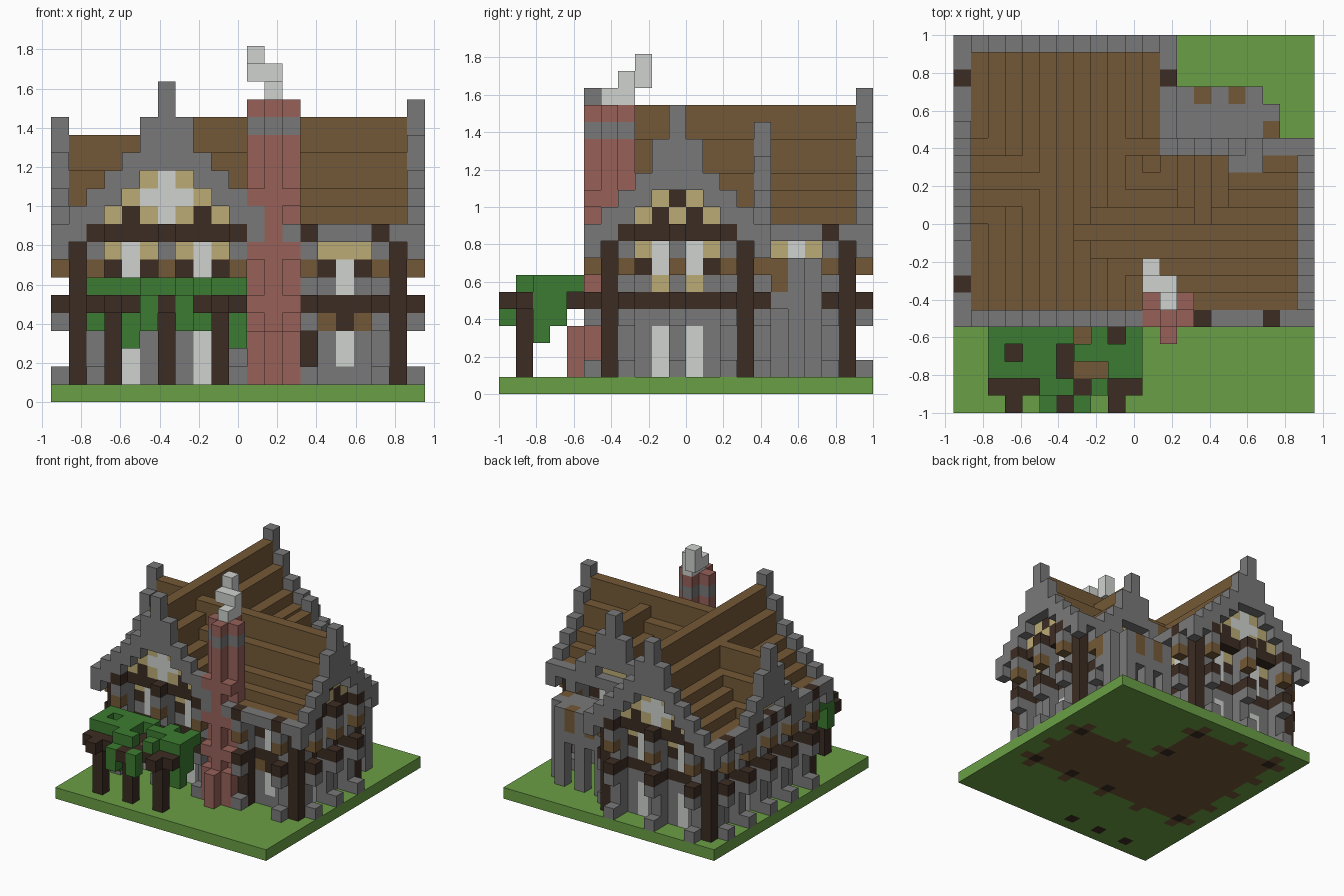
import bpy, bmesh

if "Cube" in bpy.data.objects:
    bpy.data.objects.remove(bpy.data.objects["Cube"])

U = 1 / 11                      # edge of one block
COLOURS = {                     # sRGB 0-255
    "grass_green": (106, 159, 69), "stone_grey": (121, 121, 121), "wood_brown": (116, 89, 55),
    "dark_timber": (60, 44, 35), "brick_red": (151, 97, 89), "leaf_green": (60, 123, 49),
    "plaster_tan": (187, 171, 117), "pale_grey": (207, 210, 207)}
NAMES = list(COLOURS)
GRASS, STONE, WOOD, DARK, BRICK, LEAF, TAN, PALE = range(8)
V = {}                          # block cell -> (part, colour)


def put(part, col, xs, ys, zs, over=True):
    """Fill an inclusive range of cells; a single number is a range of one."""
    rng = lambda r: range(r[0], r[1] + 1) if isinstance(r, tuple) else (r,)
    for i in rng(xs):
        for j in rng(ys):
            for k in rng(zs):
                if over or (i, j, k) not in V:
                    V[i, j, k] = (part, col)


def run(axis, part, col, t, depth, k, over=True):
    """Fill along a wall that runs in x or in y."""
    if axis == "x":
        put(part, col, t, depth, k, over)
    else:
        put(part, col, depth, t, k, over)


def gable_top(h, d):
    return 9 + h - d + max(0, 2 - d)


def roof(axis, c, h, depth):
    for d in range(-h + 1, h):
        run(axis, "roof", WOOD, c + d, depth, (9, gable_top(h, abs(d)) - 1), False)


def gable(axis, c, h, out, inn, first=0):
    """Stepped stone verge, with a plastered wall one block behind it."""
    for d in range(-h, h + 1):
        a, t = abs(d), gable_top(h, abs(d))
        if c + d < first:
            continue
        low = {0: t - 4, 1: t - 2}.get(a, t - 1)
        run(axis, "gable", STONE, c + d, out, (low, t), False)
        if a <= h - 3:
            for k in range(10, low):
                col = TAN
                if h == 6 and a + abs(k - 11) <= 1:
                    col = PALE
                elif k == 10 and a == (1 if h == 5 else 2) or (h == 5 and a == 0 and k == 11):
                    col = DARK
                run(axis, "gable_wall", col, c + d, inn, k)
    run(axis, "timber_beam", DARK, (c - h + 2, c + h - 2), inn, 9)


def facade(axis, out, inn, span, windows, brackets, posts, ends=(), sill=PALE):
    """Recessed wall with windows and shutters behind pillars with projecting brackets."""
    rec = 2 * inn - out
    run(axis, "timber_beam", DARK, (span[0] + 1, span[1] - 1), rec, 5)
    for t in windows:
        for s in (t - 1, t + 1):
            run(axis, "shutter", DARK, s, rec, 7)
            run(axis, "lintel", TAN, s, rec, 8)
    for t in windows:
        run(axis, "window", PALE, t, rec, (7, 8))
        run(axis, "window", sill, t, rec, 6)
        run(axis, "window", PALE, t, rec, (1, 3))
    for t in brackets:
        run(axis, "pillar", STONE, t, inn, (1, 8))
        run(axis, "ground", WOOD, t, inn, 0)
        run(axis, "timber_beam", DARK, t, inn, 5)
        for k, col in ((1, STONE), (4, STONE), (5, DARK), (7, WOOD), (8, STONE)):
            run(axis, "bracket", col, t, out, k)
    for t in posts:
        run(axis, "timber_post", DARK, t, inn, (1, 8))
    for t in ends:
        run(axis, "beam_end", DARK, t, out, 9)


# ground with an earth floor under the house
put("ground", GRASS, (0, 20), (0, 21), 0)
put("ground", WOOD, (2, 10), (7, 19), 0)
put("ground", WOOD, (11, 18), (7, 13), 0)

# recessed core walls of both wings
put("wall", STONE, (2, 10), (7, 19), (1, 8))
put("wall", STONE, (11, 18), (7, 13), (1, 8))

# framed walls
facade("x", 15, 14, (12, 19), (16,), (14, 18), (19,))
facade("y", 12, 11, (15, 20), (17,), (15, 19), (20,))
facade("x", 5, 6, (12, 19), (16,), (14, 18), (19,))
facade("x", 5, 6, (1, 11), (4, 8), (2, 6, 10), (1, 11), (2, 6, 10))
facade("x", 21, 20, (1, 11), (4, 8), (2, 6, 10), (1, 11), (2, 6, 10))
facade("y", 20, 19, (6, 14), (9, 11), (7, 10, 13), (6, 14), (7, 10, 13), TAN)
facade("y", 0, 1, (6, 20), (12, 14), (7, 10, 13, 16, 19), (6, 20), (11, 13, 15), TAN)
put("timber_post", DARK, 14, 6, (1, 4))
put("lintel", TAN, 16, 7, 8)                     # front right window details
put("wall", STONE, 16, 7, 1)
for i, col in ((15, WOOD), (16, DARK), (17, WOOD)):
    put("sill", col, i, 7, 4)
for i, j in ((2, 7), (2, 19), (10, 7), (10, 19), (18, 7), (18, 13), (10, 15), (14, 7),
             (3, 1), (6, 1), (9, 1)):
    put("ground", DARK, i, j, 0)                 # post feet

# roofs
put("roof", WOOD, (1, 11), (6, 20), 9)
put("roof", WOOD, (12, 19), (6, 14), 9)
roof("x", 6, 6, (6, 20))
roof("y", 10, 5, (6, 19))
roof("y", 13, 4, (1, 6))
roof("x", 14, 4, (10, 14))

# stone gables
gable("x", 6, 6, 5, 6)
gable("x", 6, 6, 21, 20)
gable("y", 10, 5, 20, 19)
gable("y", 13, 4, 0, 1)
gable("x", 14, 4, 15, 14, 12)
put("roof", WOOD, (10, 11), 15, (10, 11), False)

# stone eaves, with dark beam ends
put("eaves", STONE, 0, (5, 21), 9, False)
put("eaves", STONE, 12, (15, 21), 9, False)
put("eaves", STONE, (12, 20), 5, 9, False)
put("eaves", STONE, (12, 20), 15, 9, False)
put("eaves", STONE, (16, 17), 14, 10)
for c in ((14, 5), (18, 5), (0, 7), (0, 19), (12, 19)):
    put("beam_end", DARK, c[0], c[1], 9)

# rear stone porch on pillars
put("porch", STONE, (13, 17), (16, 18), (5, 6))
put("porch", STONE, 18, (16, 17), (5, 6))
put("porch", STONE, (13, 17), (16, 17), 7)
put("porch", STONE, 18, 17, 7)
for i in (13, 15, 17):
    put("porch", STONE, i, 18, (4, 7))
    put("porch_pillar", STONE, i, 18, (1, 4))
for c in ((14, 18), (16, 18), (18, 16)):
    put("porch_panel", WOOD, c[0], c[1], (6, 7))
put("porch_pillar", STONE, 18, 17, (1, 4))

# chimney of cross-shaped section with a stone band
put("chimney", BRICK, (11, 13), 6, (1, 16))
put("chimney", BRICK, 12, 5, (1, 16))
put("chimney", BRICK, 12, 7, (9, 16))
put("chimney", BRICK, (11, 13), 5, (1, 3))
put("chimney", BRICK, 12, 4, (1, 3))
for k in (5, 8, 11):
    put("chimney", BRICK, (11, 13), 5, k)
put("chimney", STONE, (11, 13), 6, 15)
put("chimney", STONE, 12, (5, 7), 15)

# smoke
put("smoke", PALE, 12, 6, (16, 17))
put("smoke", PALE, 12, 7, (17, 18))
put("smoke", PALE, 11, 7, 18)
put("smoke", PALE, 11, 8, (18, 19))

# pergola: posts, beams and leaves
for i in (3, 6, 9):
    put("pergola_post", DARK, i, 1, (1, 4))
    put("pergola_beam", DARK, i, (0, 4), 5)
put("pergola_beam", DARK, (2, 10), 1, 5)
put("leaves", LEAF, (2, 10), (2, 4), 6)
put("leaves", LEAF, (5, 6), 1, 6)
put("leaves", LEAF, 8, 1, 6)
for i, j in ((3, 3), (6, 2), (6, 3), (9, 4), (7, 2), (8, 2), (7, 4)):
    V.pop((i, j, 6), None)
for i, j, k in ((2, 2, 4), (4, 2, 3), (5, 0, 4), (7, 0, 4), (8, 3, 4), (10, 2, 3)):
    put("leaves", LEAF, i, j, (k, 5))
put("pergola_slat", WOOD, (7, 8), 2, 5)
put("pergola_slat", WOOD, 7, 4, 5)
put("leaves", LEAF, 5, (0, 1), 5)
put("leaves", LEAF, 7, 0, 5)
put("leaves", LEAF, 10, 3, (4, 5))

# materials
lin = lambda c: (c / 255 / 12.92) if c < 11 else ((c / 255 + 0.055) / 1.055) ** 2.4
MATS = []
for name in NAMES:
    m = bpy.data.materials.new(name)
    m.diffuse_color = (*[lin(c) for c in COLOURS[name]], 1)
    m.use_nodes = True
    m.node_tree.nodes["Principled BSDF"].inputs["Base Color"].default_value = m.diffuse_color
    MATS.append(m)

# one mesh for each part, keeping only exposed block faces
SIDES = [(a, s) for a in range(3) for s in (0, 1)]
CORNERS = ((0, 0), (1, 0), (1, 1), (0, 1))
for part in sorted({p for p, _ in V.values()}):
    bm, verts = bmesh.new(), {}
    for cell, (p, col) in V.items():
        if p != part:
            continue
        for a, s in SIDES:
            n = list(cell)
            n[a] += 1 if s else -1
            if tuple(n) in V:
                continue
            ring = []
            for db, dc in CORNERS:
                q = list(cell)
                q[a] += s
                q[(a + 1) % 3] += db
                q[(a + 2) % 3] += dc
                q = tuple(q)
                if q not in verts:
                    verts[q] = bm.verts.new(((q[0] - 10.5) * U, (q[1] - 11) * U, q[2] * U))
                ring.append(verts[q])
            bm.faces.new(ring if s else ring[::-1]).material_index = col
    if bm.faces:
        me = bpy.data.meshes.new(part)
        bm.to_mesh(me)
        for m in MATS:
            me.materials.append(m)
        bpy.context.collection.objects.link(bpy.data.objects.new(part, me))
    bm.free()
